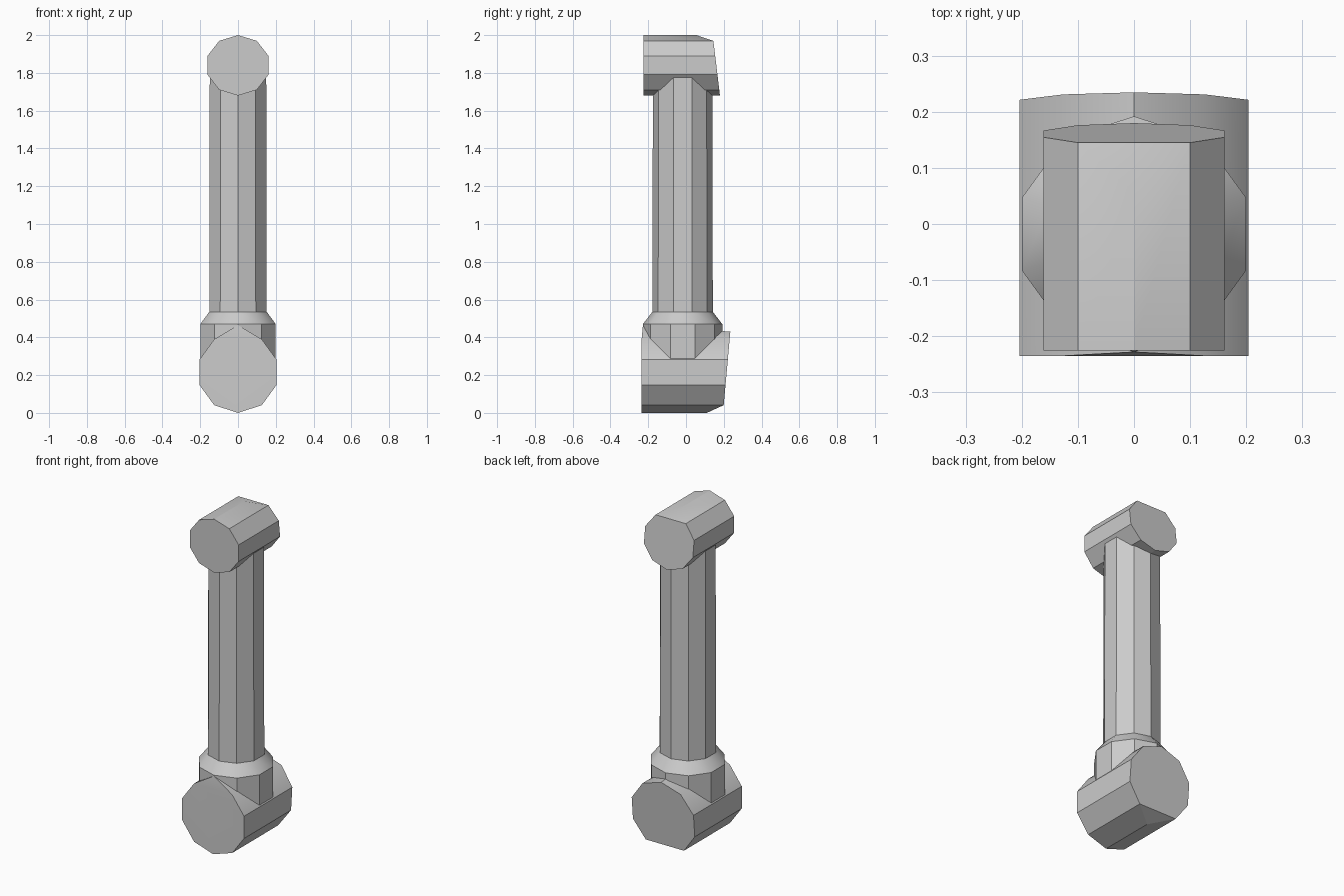
import bpy, bmesh, math

SIDES = 10
if "Cube" in bpy.data.objects:
    bpy.data.objects.remove(bpy.data.objects["Cube"], do_unlink=True)

grey = bpy.data.materials.new("plain grey")
grey.use_nodes = True
grey.diffuse_color = (0.6, 0.6, 0.6, 1)
grey.node_tree.nodes["Principled BSDF"].inputs["Base Color"].default_value = (0.6, 0.6, 0.6, 1)


def decagon(rx, ry):
    """Ten points, the first one straight ahead on the second axis."""
    steps = [2 * math.pi * i / SIDES for i in range(SIDES)]
    return [(rx * math.sin(a), ry * math.cos(a)) for a in steps]


def skin(name, rings, split_ends=()):
    """Bridge rings of points; split ends cut off one corner as a triangle."""
    bm = bmesh.new()
    loops = [[bm.verts.new(p) for p in ring] for ring in rings]
    for a, b in zip(loops, loops[1:]):
        for i in range(SIDES):
            j = (i + 1) % SIDES
            bm.faces.new((a[i], a[j], b[j], b[i]))
    for end, loop in enumerate((loops[0], loops[-1])):
        corner = dict(split_ends).get(end)
        if corner is None:
            bm.faces.new(loop)
        else:
            bm.faces.new((loop[corner - 1], loop[corner], loop[(corner + 1) % SIDES]))
            bm.faces.new([v for i, v in enumerate(loop) if i != corner])
    bmesh.ops.recalc_face_normals(bm, faces=bm.faces)
    mesh = bpy.data.meshes.new(name)
    bm.to_mesh(mesh)
    bm.free()
    mesh.materials.append(grey)
    obj = bpy.data.objects.new(name, mesh)
    bpy.context.collection.objects.link(obj)
    bpy.ops.object.select_all(action="DESELECT")
    obj.select_set(True)
    bpy.context.view_layer.objects.active = obj
    bpy.ops.object.shade_smooth_by_angle(angle=math.radians(30))
    return obj


# Upright shaft with the flared collar and socket at its foot
shaft_profile = [(0.2, 0.21), (0.47, 0.21), (0.535, 0.16), (1.85, 0.157)]
skin("shaft", [[(x, y - 0.018, z) for x, y in decagon(r, r)] for z, r in shaft_profile])

# Upper joint: back leans outward downwards, with its top corner cut off
section = [(x, z + 1.84) for x, z in decagon(0.17, 0.16)]
front = [(x, -0.225, z) for x, z in section]
back = [(x, 0.145 + 0.12 * (1.97 - z), z) for x, z in section]
back[0] = (0, 0.055, 2.0)
skin("upper_joint", [front, back], [(1, 0)])

# Lower joint: back leans outward upwards, with its bottom corner cut off
section = [(x, z + 0.215) for x, z in decagon(0.215, 0.215)]
front = [(x, -0.235, z) for x, z in section]
front[0] = (0, -0.228, 0.465)
back = [(x, 0.2 + 0.09 * (z - 0.045), z) for x, z in section]
back[SIDES // 2] = (0, 0.11, 0)
skin("lower_joint", [front, back], [(0, 0), (1, SIDES // 2)])
